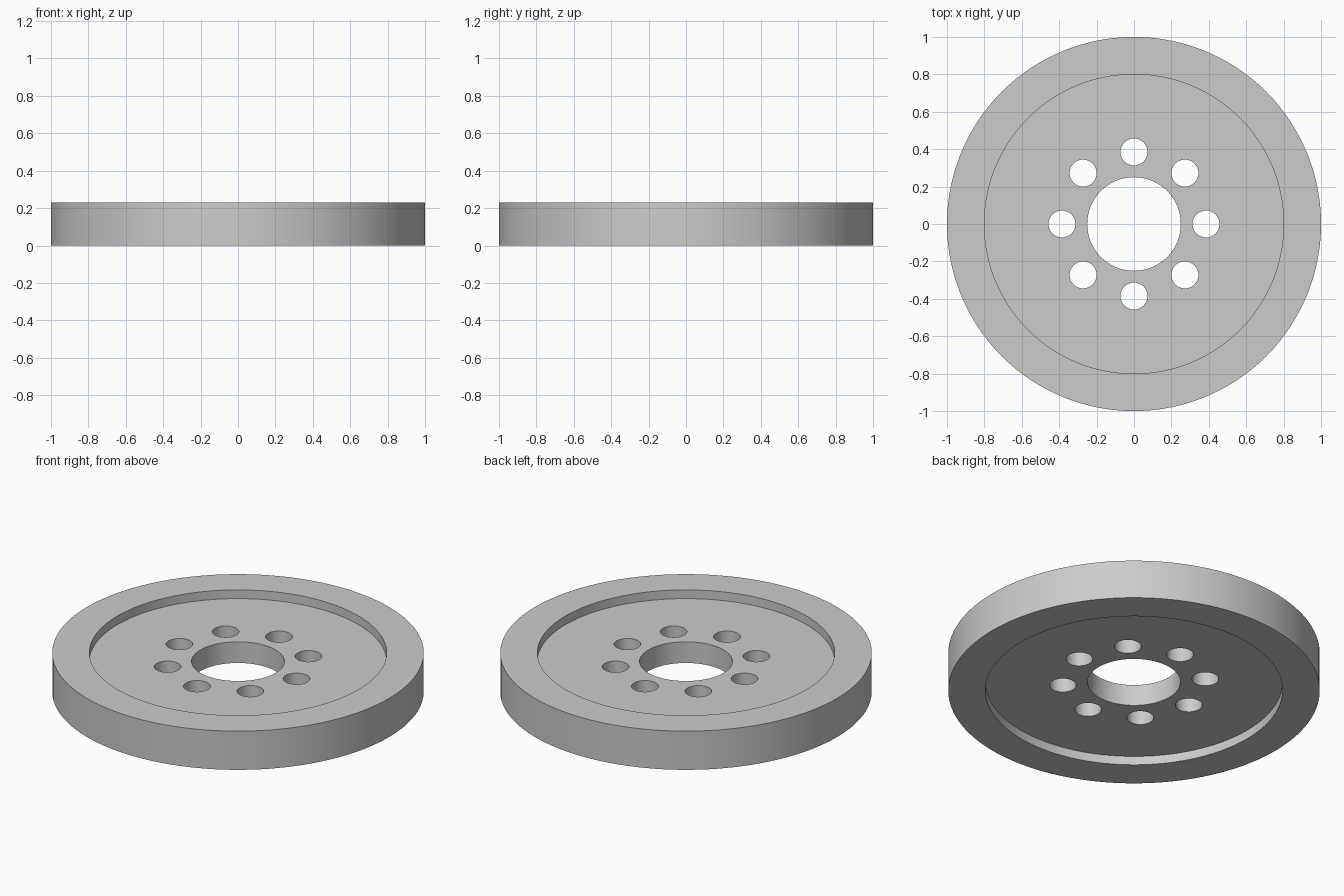
import bpy, bmesh
from math import cos, sin, pi, radians

cube = bpy.data.objects.get("Cube")
if cube:
    bpy.data.objects.remove(cube, do_unlink=True)

HEIGHT, RECESS = 0.23, 0.052
RIM_R, WEB_R, BORE_R = 1.0, 0.8, 0.25
BOLT_RING, BOLT_R, BOLTS = 0.385, 0.072, 8
SEGMENTS = 128

metal = bpy.data.materials.new("light grey metal")
metal.use_nodes = True
grey = (0.6, 0.6, 0.6, 1)
metal.diffuse_color = grey
metal.node_tree.nodes["Principled BSDF"].inputs["Base Color"].default_value = grey


def add_object(name, bm):
    bmesh.ops.recalc_face_normals(bm, faces=bm.faces)
    mesh = bpy.data.meshes.new(name)
    bm.to_mesh(mesh)
    bm.free()
    mesh.materials.append(metal)
    obj = bpy.data.objects.new(name, mesh)
    bpy.context.collection.objects.link(obj)
    return obj


def lathe(name, profile):
    """Turn a closed (radius, z) profile around the z axis."""
    bm = bmesh.new()
    rings = []
    for i in range(SEGMENTS):
        a = 2 * pi * i / SEGMENTS
        rings.append([bm.verts.new((r * cos(a), r * sin(a), z)) for r, z in profile])
    n = len(profile)
    for i, ring in enumerate(rings):
        after = rings[(i + 1) % SEGMENTS]
        for j in range(n):
            k = (j + 1) % n
            bm.faces.new((ring[j], after[j], after[k], ring[k]))
    return add_object(name, bm)


# Disc with a raised rim on both sides and a central bore
low, high = RECESS, HEIGHT - RECESS
disc = lathe("wheel_disc", [
    (BORE_R, low), (WEB_R, low), (WEB_R, 0), (RIM_R, 0),
    (RIM_R, HEIGHT), (WEB_R, HEIGHT), (WEB_R, high), (BORE_R, high)])

# Ring of bolt hole cutters
bm = bmesh.new()
for i in range(BOLTS):
    a = 2 * pi * i / BOLTS
    made = bmesh.ops.create_cone(bm, cap_ends=True, segments=48,
                                 radius1=BOLT_R, radius2=BOLT_R, depth=HEIGHT * 2)
    bmesh.ops.translate(bm, verts=made["verts"],
                        vec=(BOLT_RING * cos(a), BOLT_RING * sin(a), HEIGHT / 2))
cutters = add_object("bolt_hole_cutters", bm)
cutters.hide_render = True

# Drill the bolt holes, then discard the cutters
drill = disc.modifiers.new("bolt_holes", 'BOOLEAN')
drill.operation = 'DIFFERENCE'
drill.solver = 'EXACT'
drill.object = cutters
bpy.context.view_layer.objects.active = disc
disc.select_set(True)
bpy.ops.object.modifier_apply(modifier=drill.name)
bpy.data.objects.remove(cutters, do_unlink=True)

# Smooth round walls with crisp edges
bpy.ops.object.select_all(action='DESELECT')
disc.select_set(True)
bpy.ops.object.shade_smooth_by_angle(angle=radians(30))
